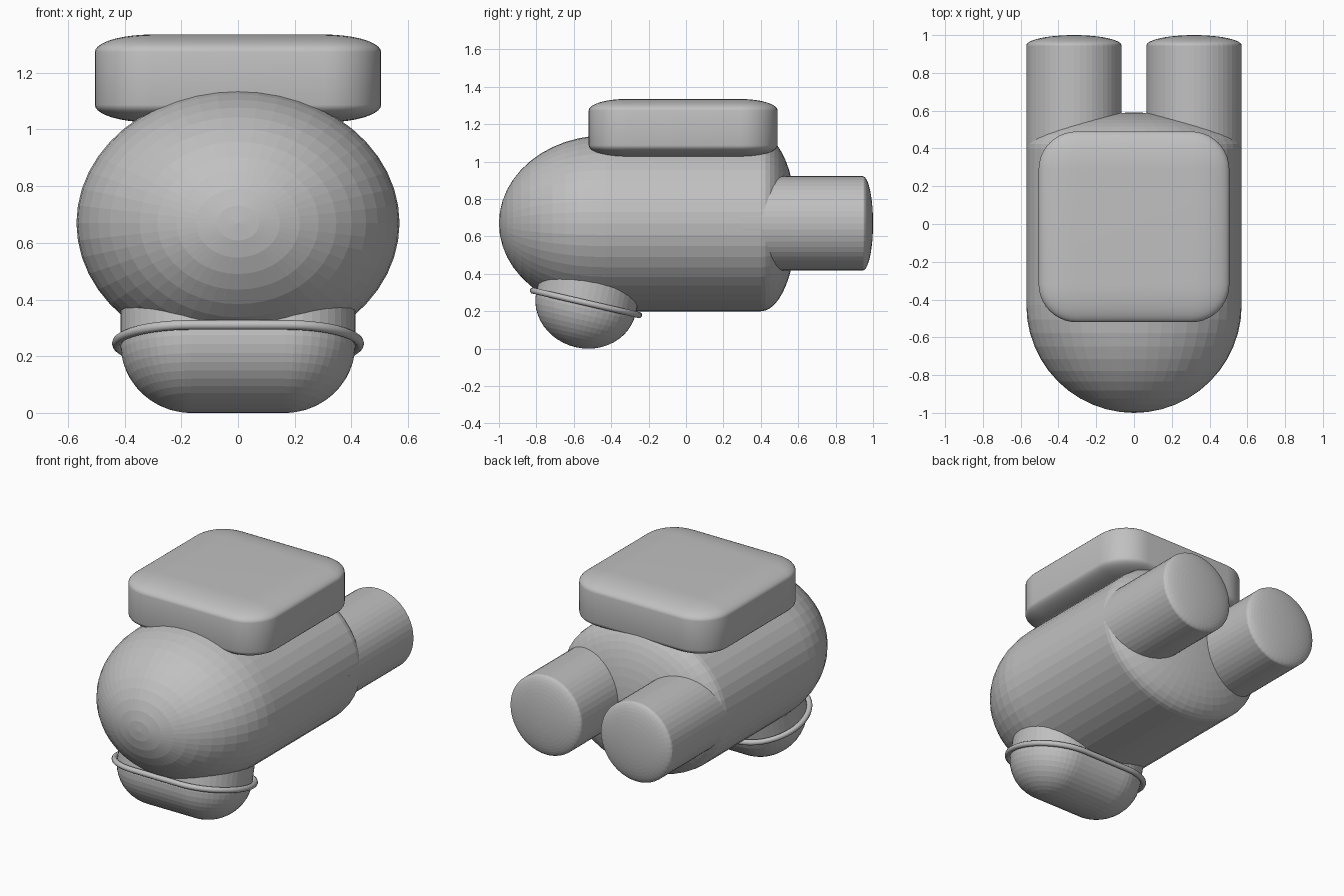
import bpy, bmesh
from math import sin, cos, pi, radians

if "Cube" in bpy.data.objects:
    bpy.data.objects.remove(bpy.data.objects["Cube"])

grey = bpy.data.materials.new("plain grey")
grey.use_nodes = True
grey.diffuse_color = (0.53, 0.53, 0.53, 1)
grey.node_tree.nodes["Principled BSDF"].inputs["Base Color"].default_value = grey.diffuse_color


def add(name, data, loc=(0, 0, 0), tilt=0):
    data.materials.append(grey)
    ob = bpy.data.objects.new(name, data)
    bpy.context.collection.objects.link(ob)
    ob.location = loc
    ob.rotation_euler.x = tilt
    return ob


def mesh_of(bm, name):
    bmesh.ops.remove_doubles(bm, verts=bm.verts, dist=1e-5)
    bmesh.ops.recalc_face_normals(bm, faces=bm.faces)
    me = bpy.data.meshes.new(name)
    bm.to_mesh(me)
    bm.free()
    return me


def loft(name, loops, **place):
    """Skin a stack of equal-sized loops and close both ends."""
    bm = bmesh.new()
    rows = [[bm.verts.new(p) for p in loop] for loop in loops]
    n = len(rows[0])
    for a, b in zip(rows, rows[1:]):
        for i in range(n):
            j = (i + 1) % n
            bm.faces.new((a[i], a[j], b[j], b[i]))
    bm.faces.new(rows[0])
    bm.faces.new(rows[-1])
    bmesh.ops.dissolve_degenerate(bm, dist=1e-5, edges=bm.edges)
    return add(name, mesh_of(bm, name), **place)


def ellipse(y, rx, rz, n=48):
    return [(rx * cos(2 * pi * i / n), y, rz * sin(2 * pi * i / n)) for i in range(n)]


def stadium(half, rx, ry, z, n=24):
    """Rounded slot outline: two half ellipses joined by straight sides."""
    pts = []
    for side, start in ((1, -pi / 2), (-1, pi / 2)):
        for i in range(n + 1):
            a = start + pi * i / n
            pts.append((side * half + rx * cos(a), ry * sin(a), z))
    return pts


QUARTER = [pi / 2 * i / 12 for i in range(13)]
TINY = 0.002

# Body: round nose, straight middle, shallow domed back
body = []
for a in QUARTER:
    s = max(sin(a), TINY)
    body.append(ellipse(-0.43 - 0.57 * cos(a), 0.57 * s, 0.47 * s))
for a in QUARTER:
    s = max(cos(a), TINY)
    body.append(ellipse(0.4 + 0.19 * sin(a), 0.57 * s, 0.47 * s))
loft("body", body, loc=(0, 0, 0.67))

# Twin rear tubes with softly domed ends
for label, x in (("left", 0.318), ("right", -0.318)):
    tube = [ellipse(0.3, 0.252, 0.252)]
    for a in QUARTER:
        r = 0.252 * max(cos(a), TINY)
        tube.append(ellipse(0.945 + 0.055 * sin(a), r, r))
    loft(label + "_rear_tube", tube, loc=(x, 0, 0.67))

# Top box: evenly rounded cube, then flattened
bm = bmesh.new()
bmesh.ops.create_cube(bm, size=1)
bmesh.ops.bevel(bm, geom=bm.edges[:], offset=0.2, segments=10, profile=0.5, affect='EDGES')
bmesh.ops.scale(bm, vec=(1.01, 1.01, 0.31), verts=bm.verts)
box = add("top_box", mesh_of(bm, "top_box"), loc=(0, -0.015, 1.18))
for f in box.data.polygons:
    f.use_smooth = True

# Chin pod: slot-shaped wall with a rounded underside, tilted up at the front
pod_place = dict(loc=(0, -0.535, 0.245), tilt=radians(-13))
pod = [stadium(0.165, 0.25, 0.272, 0.17)]
for a in QUARTER:
    s = max(cos(a), TINY)
    pod.append(stadium(0.165, 0.25 * s, 0.272 * s, -0.2435 * sin(a)))
loft("chin_pod", pod, **pod_place)

# Thin rim around the pod
curve = bpy.data.curves.new("chin_rim", 'CURVE')
curve.dimensions = '3D'
curve.bevel_depth = 0.017
curve.bevel_resolution = 3
path = stadium(0.165, 0.263, 0.291, 0)
spline = curve.splines.new('POLY')
spline.points.add(len(path) - 1)
for p, co in zip(spline.points, path):
    p.co = (*co, 1)
spline.use_cyclic_u = True
spline.use_smooth = True
add("chin_rim", curve, **pod_place)
